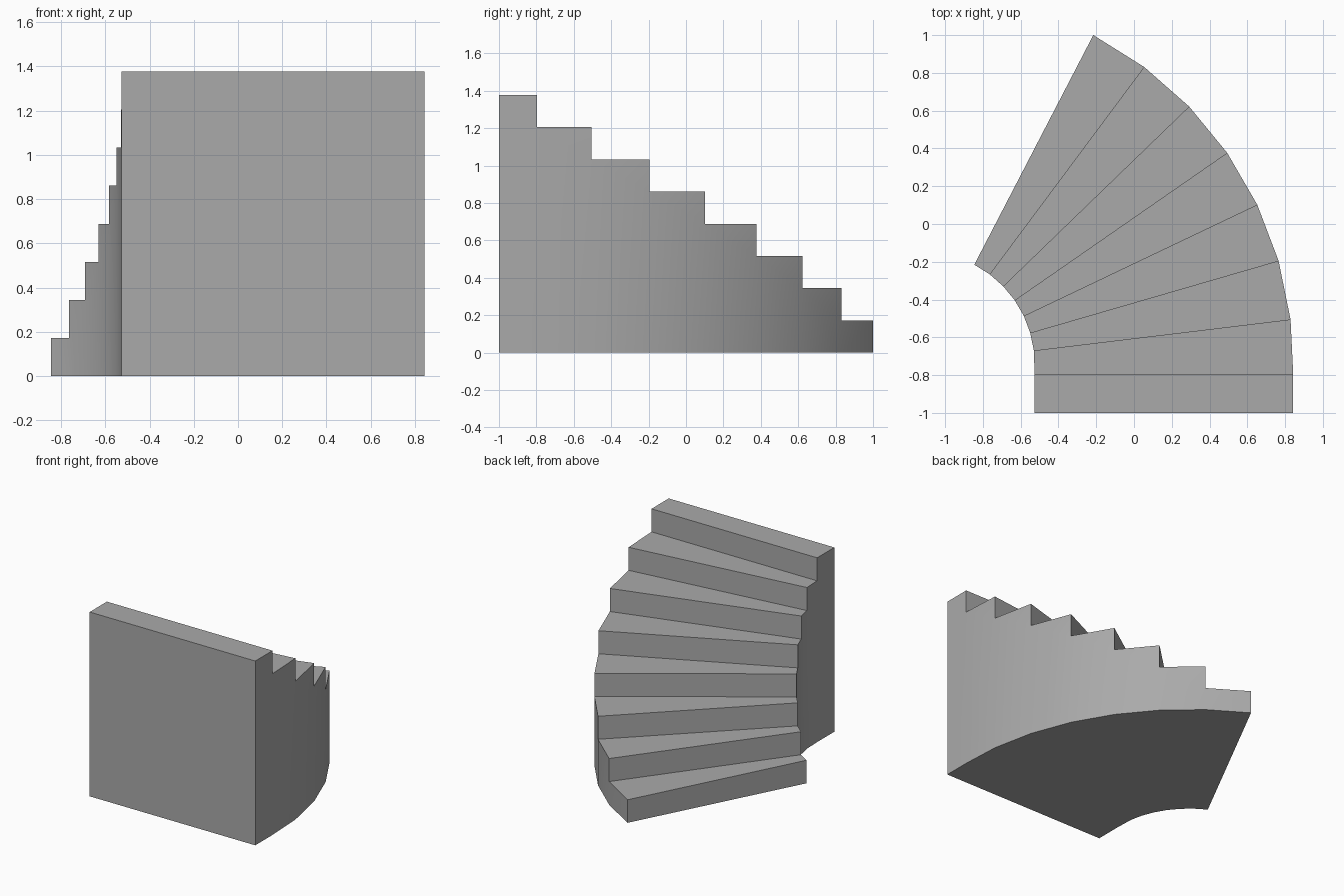
import bpy, bmesh
from math import radians, cos, sin

cube = bpy.data.objects.get("Cube")
if cube:
    bpy.data.objects.remove(cube)

STEPS = 8
RISE = 1.377 / STEPS
CX, CY = -1.118, -0.741          # centre of the turn
INNER, OUTER = 0.592, 1.961      # radii of the two side walls
FIRST, LAST = 6.9, 62.6          # angles of the curved riser lines

# Plan lines across the stair: two straight ones at the top, then a fan
lines = [((CX + INNER, y), (CX + OUTER, y)) for y in (-1.0, -0.797)]
for i in range(STEPS - 1):
    a = radians(FIRST + (LAST - FIRST) * i / (STEPS - 2))
    lines.append(tuple((CX + r * cos(a), CY + r * sin(a)) for r in (INNER, OUTER)))

bm = bmesh.new()
cache = {}


def vert(line, side, level):
    """Shared vertex on a plan line, at a whole number of rises."""
    key = (line, side, level)
    if key not in cache:
        cache[key] = bm.verts.new((*lines[line][side], level * RISE))
    return cache[key]


def face(*keys):
    bm.faces.new([vert(*k) for k in keys])


# Each step: tread, riser, underside and both side walls
for i in range(STEPS):
    j, top = i + 1, STEPS - i
    face((i, 0, top), (i, 1, top), (j, 1, top), (j, 0, top))
    face((j, 0, top), (j, 1, top), (j, 1, top - 1), (j, 0, top - 1))
    face((i, 0, 0), (j, 0, 0), (j, 1, 0), (i, 1, 0))
    for side in (0, 1):
        wall = [(i, side, 0), (j, side, 0), (j, side, top - 1),
                (j, side, top), (i, side, top)]
        face(*dict.fromkeys(wall))

# Tall flat front wall
face((0, 0, 0), (0, 1, 0), (0, 1, STEPS), (0, 0, STEPS))
bmesh.ops.recalc_face_normals(bm, faces=bm.faces[:])

mesh = bpy.data.meshes.new("curved_staircase")
bm.to_mesh(mesh)
bm.free()
stairs = bpy.data.objects.new("curved_staircase", mesh)
bpy.context.collection.objects.link(stairs)

# Plain grey
grey = bpy.data.materials.new("grey")
grey.use_nodes = True
colour = (0.4, 0.4, 0.4, 1)
grey.diffuse_color = colour
grey.node_tree.nodes["Principled BSDF"].inputs["Base Color"].default_value = colour
mesh.materials.append(grey)

# Smooth curved walls, crisp step edges
bpy.ops.object.select_all(action='DESELECT')
stairs.select_set(True)
bpy.context.view_layer.objects.active = stairs
bpy.ops.object.shade_smooth_by_angle(angle=radians(30))
